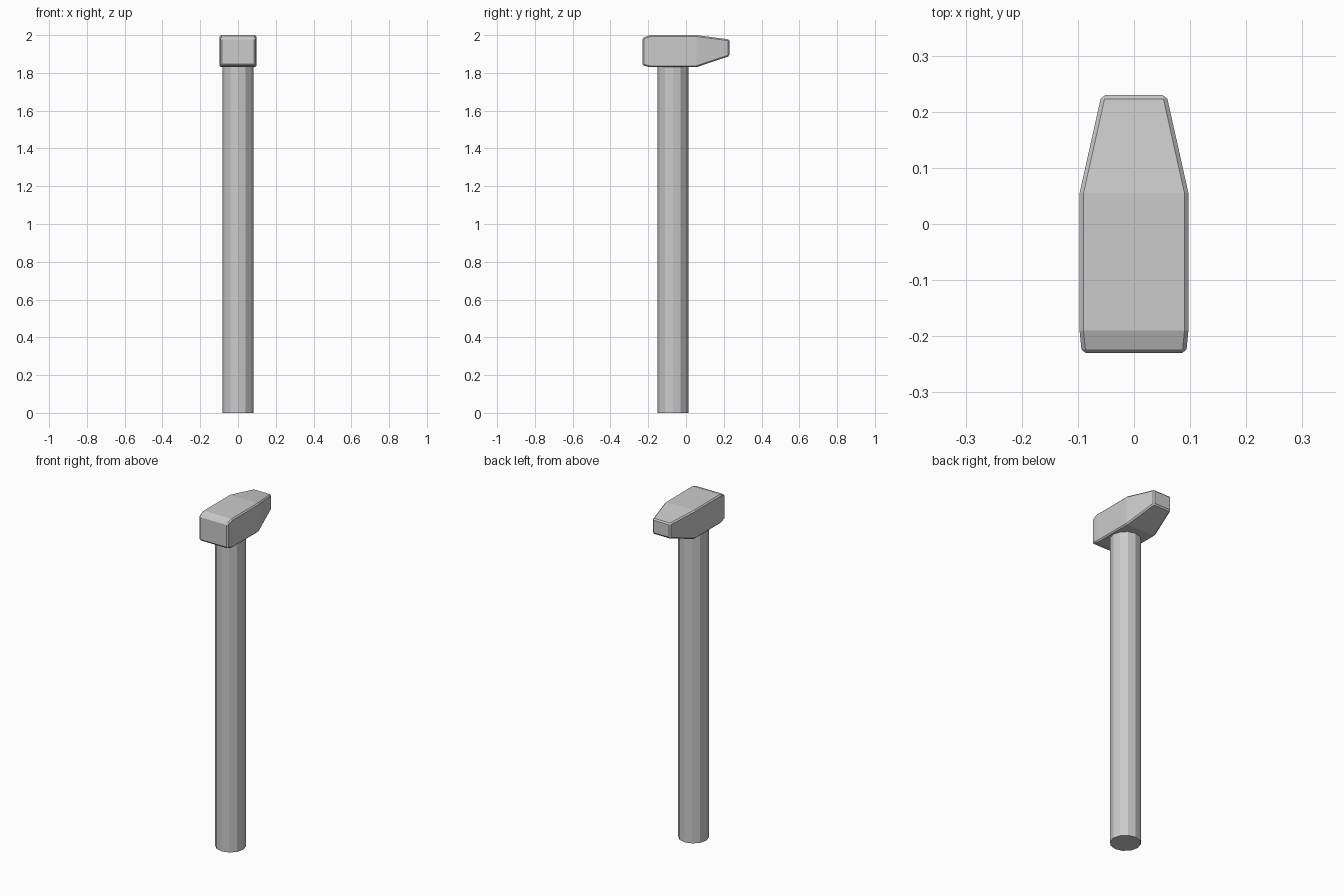
import bpy, bmesh

if "Cube" in bpy.data.objects:
    bpy.data.objects.remove(bpy.data.objects["Cube"])

# Handle: twelve-sided shaft, its top sunk into the head
bpy.ops.mesh.primitive_cylinder_add(vertices=12, radius=0.082, depth=1.86,
                                    location=(0, -0.07, 0.93))
bpy.context.object.name = "handle"

# Head: rectangular sections along y (y, half width, bottom, top)
sections = [(-0.23, 0.093, 1.84, 1.985),
            (-0.19, 0.097, 1.83, 2.0),
            (0.055, 0.097, 1.83, 2.0),
            (0.23, 0.058, 1.889, 1.977)]
bm = bmesh.new()
rings = [[bm.verts.new((x, y, z)) for x, z in ((-w, b), (w, b), (w, t), (-w, t))]
         for y, w, b, t in sections]
for a, c in zip(rings, rings[1:]):
    for i in range(4):
        j = (i + 1) % 4
        bm.faces.new((a[i], a[j], c[j], c[i]))
bm.faces.new(rings[0])
bm.faces.new(rings[-1])
bmesh.ops.recalc_face_normals(bm, faces=bm.faces)
mesh = bpy.data.meshes.new("head")
bm.to_mesh(mesh)
bm.free()
head = bpy.data.objects.new("head", mesh)
bpy.context.collection.objects.link(head)

# Small chamfer on the sharp edges of the head
bevel = head.modifiers.new("chamfer", 'BEVEL')
bevel.width = 0.007
bevel.segments = 1
bevel.limit_method = 'ANGLE'
bevel.angle_limit = 0.7
